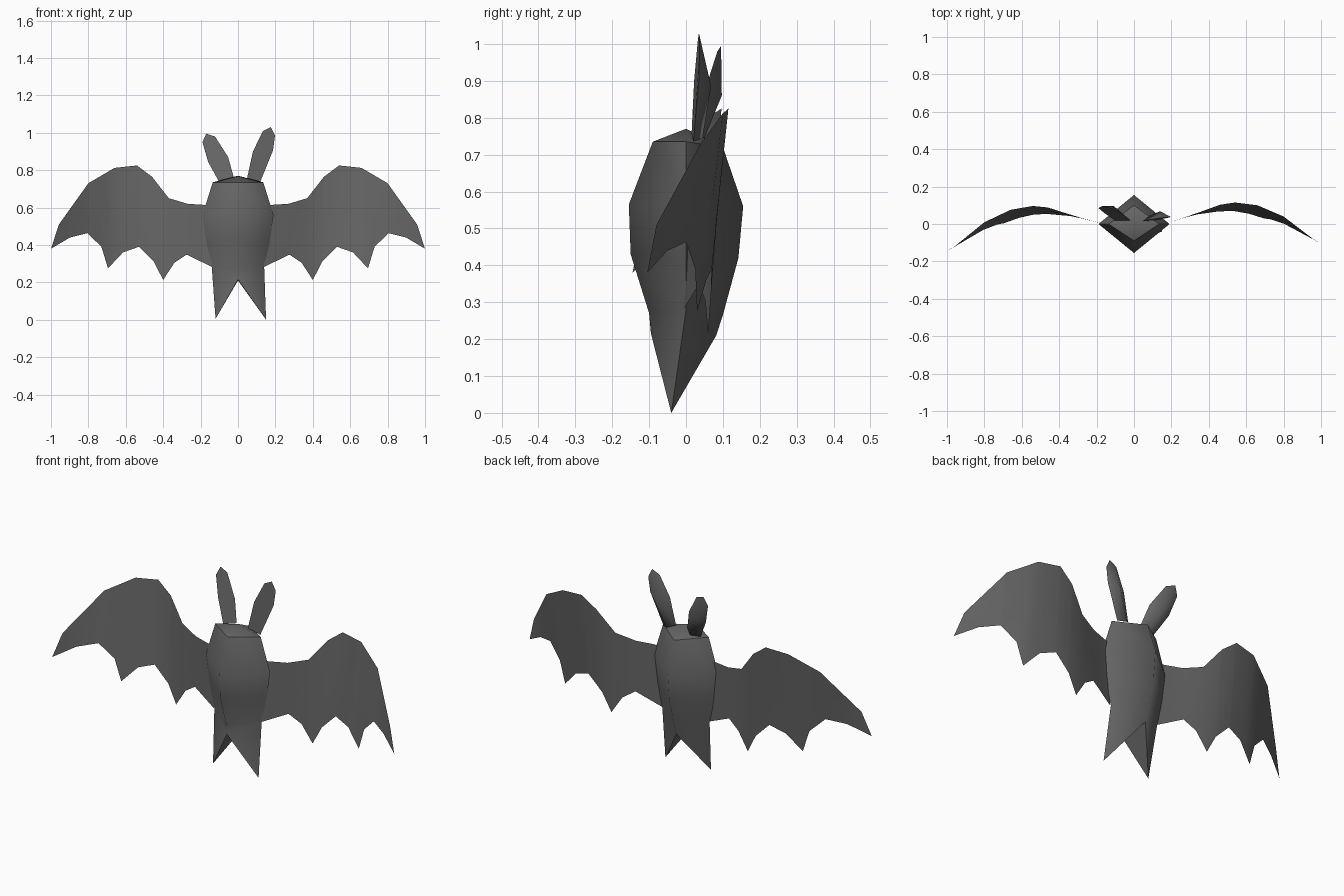
import bpy, bmesh, math

if "Cube" in bpy.data.objects:
    bpy.data.objects.remove(bpy.data.objects["Cube"])

grey = bpy.data.materials.new("dark_grey")
grey.diffuse_color = (0.13, 0.13, 0.13, 1)
grey.use_nodes = True
grey.node_tree.nodes["Principled BSDF"].inputs["Base Color"].default_value = grey.diffuse_color


def make_object(name, verts, faces, sharp=(), close=True):
    """Mesh object with smooth faces; sharp lists vertex pairs that stay creased."""
    bm = bmesh.new()
    vs = [bm.verts.new(v) for v in verts]
    for f in faces:
        bm.faces.new([vs[i] for i in f]).smooth = True
    if close:
        bmesh.ops.recalc_face_normals(bm, faces=bm.faces)
    for a, b in sharp:
        e = bm.edges.get((vs[a], vs[b]))
        if e:
            e.smooth = False
    me = bpy.data.meshes.new(name)
    bm.to_mesh(me)
    bm.free()
    me.materials.append(grey)
    ob = bpy.data.objects.new(name, me)
    bpy.context.collection.objects.link(ob)
    return ob


# Body: stacked diamond sections, (z side, half width, front y, front z, back y, back z)
rings = [(0.735, 0.135, -0.09, 0.735, 0.10, 0.72),
         (0.56, 0.19, -0.155, 0.565, 0.155, 0.56),
         (0.42, 0.17, -0.15, 0.43, 0.142, 0.42),
         (0.28, 0.14, -0.10, 0.27, 0.10, 0.265)]
verts, faces, sharp = [], [], []
for zs, w, fy, fz, by, bz in rings:
    verts += [(-w, 0, zs), (0, fy, fz), (w, 0, zs), (0, by, bz)]
for r in range(len(rings) - 1):
    for k in range(4):
        a, b = 4 * r + k, 4 * r + (k + 1) % 4
        faces.append((a, b, b + 4, a + 4))
    sharp += [(4 * r, 4 * r + 4), (4 * r + 2, 4 * r + 6)]
# Flat-topped head cap
verts.append((0, 0, 0.77))
for k in range(4):
    faces.append((k, (k + 1) % 4, 16))
    sharp.append((k, (k + 1) % 4))
# Pointed feet either side of a notch
verts += [(0, -0.095, 0.215), (0, 0.082, 0.21), (-0.12, -0.04, 0.005), (0.15, -0.04, 0)]
for side, tip in ((12, 19), (14, 20)):
    faces += [(side, 13, 17, tip), (side, 15, 18, tip), (17, 18, tip)]
    sharp += [(side, tip), (17, tip), (18, tip)]
sharp.append((17, 18))
make_object("body", verts, faces, sharp)

# Wing edges: (x, y, z) from root to tip
upper = [(0.14, 0.0, 0.61), (0.19, 0.01, 0.615), (0.27, 0.035, 0.62), (0.37, 0.07, 0.65),
         (0.46, 0.103, 0.765), (0.54, 0.115, 0.825), (0.66, 0.10, 0.812),
         (0.80, 0.04, 0.73), (0.957, -0.08, 0.51), (1.0, -0.105, 0.38)]
lower = [(0.14, -0.005, 0.283), (0.275, 0.035, 0.348), (0.34, 0.052, 0.305),
         (0.40, 0.06, 0.213), (0.45, 0.067, 0.31), (0.53, 0.07, 0.39), (0.615, 0.055, 0.36),
         (0.695, 0.03, 0.275), (0.73, 0.025, 0.39), (0.805, 0.0, 0.463),
         (0.898, -0.05, 0.44), (1.0, -0.105, 0.38)]


def sample(line, x):
    for p, q in zip(line, line[1:]):
        if x <= q[0]:
            t = (x - p[0]) / (q[0] - p[0])
            return (x, p[1] + t * (q[1] - p[1]), p[2] + t * (q[2] - p[2]))


# Wings: thin webbed sheets, the left one swept a little further forward
xs = sorted({p[0] for p in upper + lower})[:-1]
for name, s, sweep in (("right_wing", 1, 0.0), ("left_wing", -1, 0.04)):
    pts, quads = [], []
    for x in xs:
        u, l = sample(upper, x), sample(lower, x)
        for t in (0, 0.5, 1):
            pts.append([u[i] + t * (l[i] - u[i]) for i in range(3)])
    pts.append(list(upper[-1]))
    last = len(pts) - 1
    for c in range(len(xs) - 1):
        for r in (0, 1):
            a = 3 * c + r
            quads.append((a, a + 1, a + 4, a + 3))
    quads += [(last - 3, last - 2, last), (last - 2, last - 1, last)]
    if s < 0:
        quads = [q[::-1] for q in quads]
    make_object(name, [(s * x, y - sweep * (x - 0.14) / 0.86, z) for x, y, z in pts],
                quads, close=False)

# Ears: flat front outline with a ridge point behind
ears = {
    "right_ear": ([(0.048, 0.015, 0.755), (0.08, 0.022, 0.90), (0.134, 0.032, 1.01),
                   (0.176, 0.035, 1.03), (0.198, 0.037, 0.985), (0.187, 0.035, 0.905),
                   (0.118, 0.02, 0.735)],
                  [(0.14, 0.068, 0.885), (0.085, 0.045, 0.745)]),
    "left_ear": ([(-0.022, 0.02, 0.76), (-0.053, 0.05, 0.87), (-0.123, 0.085, 0.98),
                  (-0.17, 0.095, 0.995), (-0.19, 0.085, 0.95), (-0.16, 0.06, 0.845),
                  (-0.10, 0.018, 0.735)],
                 [(-0.11, 0.097, 0.86), (-0.06, 0.05, 0.745)]),
}
for name, (outline, ridge) in ears.items():
    n = len(outline)
    back = [(i, i + 1, n) for i in range(1, n - 2)]
    back += [(0, 1, n, n + 1), (n - 2, n - 1, n + 1, n), (n - 1, 0, n + 1)]
    rim = [(i, (i + 1) % n) for i in range(n)]
    make_object(name, outline + ridge, [tuple(range(n))] + back, rim)
